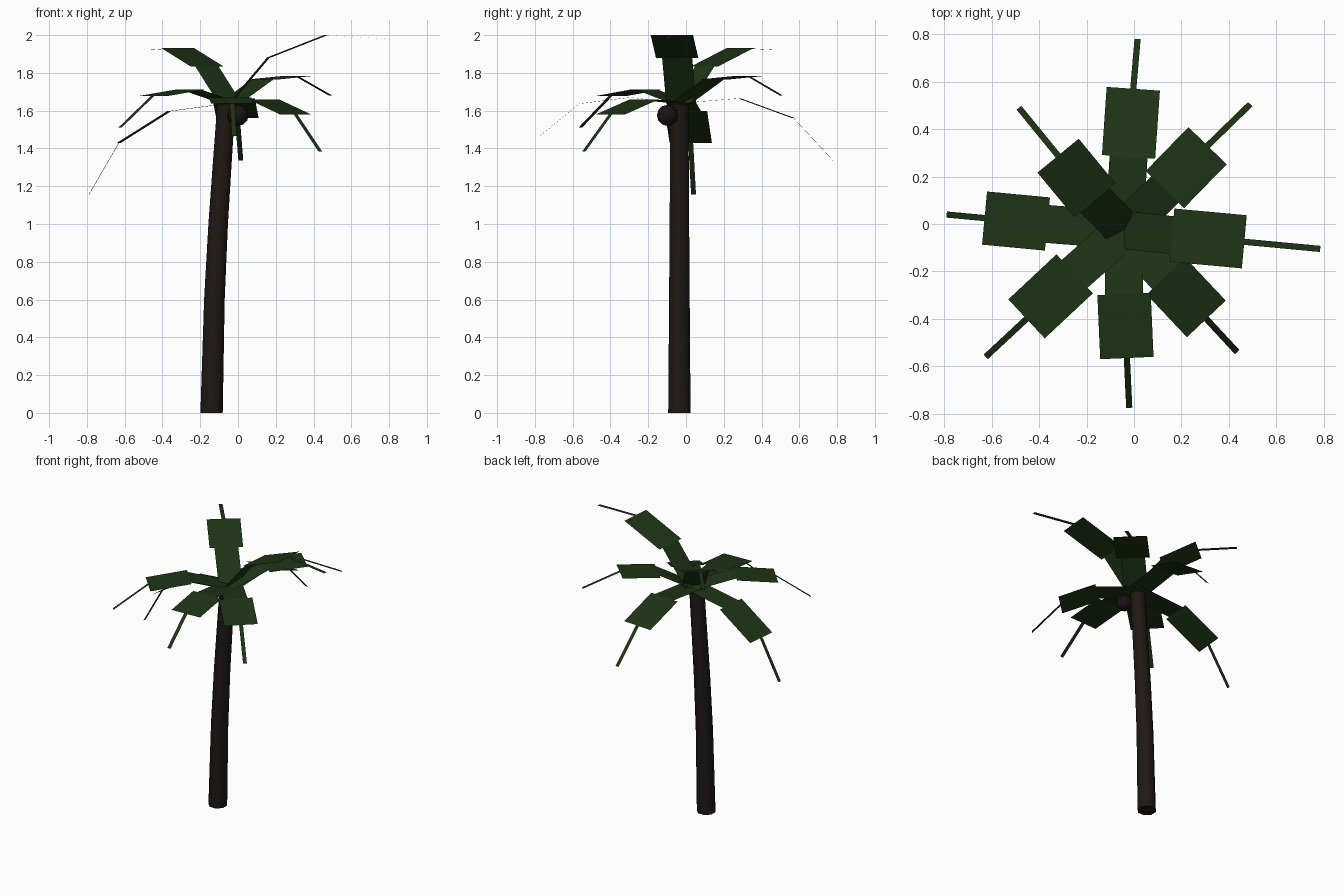
import bpy, bmesh, math
from mathutils import Vector

if "Cube" in bpy.data.objects:
    bpy.data.objects.remove(bpy.data.objects["Cube"])


def material(name, color):
    m = bpy.data.materials.new(name)
    m.diffuse_color = (*color, 1)
    m.use_nodes = True
    m.node_tree.nodes["Principled BSDF"].inputs["Base Color"].default_value = m.diffuse_color
    return m


bark = material("bark", (0.014, 0.009, 0.007))
green = material("leaf_green", (0.013, 0.035, 0.008))
husk = material("husk", (0.010, 0.006, 0.007))


def finish(bm, name, mat):
    mesh = bpy.data.meshes.new(name)
    bm.to_mesh(mesh)
    bm.free()
    mesh.materials.append(mat)
    obj = bpy.data.objects.new(name, mesh)
    bpy.context.collection.objects.link(obj)
    return obj


# Leaning, tapered trunk: rings of (x, z, radius)
SIDES = 8
bm = bmesh.new()
rings = []
for x, z, r in [(-0.14, 0, 0.064), (-0.125, 0.6, 0.059), (-0.105, 1.0, 0.056),
                (-0.085, 1.3, 0.054), (-0.062, 1.635, 0.052)]:
    rings.append([bm.verts.new((x + r * math.cos(a), -0.035 + r * math.sin(a), z))
                  for a in (2 * math.pi * (i + 0.5) / SIDES for i in range(SIDES))])
for low, high in zip(rings, rings[1:]):
    for i in range(SIDES):
        j = (i + 1) % SIDES
        bm.faces.new((low[i], low[j], high[j], high[i]))
bm.faces.new(rings[0][::-1])
bm.faces.new(rings[-1])
trunk = finish(bm, "trunk", bark)
for p in trunk.data.polygons:
    p.use_smooth = len(p.vertices) == 4
trunk.data.set_sharp_from_angle(angle=math.radians(50))

# Fronds: stem end, blade end and tip; each is a paper-thin stepped strip
CROWN = Vector((-0.042, -0.025, 1.64))
WIDTHS = (0.16, 0.225, 0.026)
fronds = {
    "right": [(0.16, -0.047, 1.88), (0.465, -0.075, 2.0), (0.785, -0.105, 1.98)],
    "left": [(-0.365, 0.0, 1.597), (-0.63, 0.025, 1.43), (-0.79, 0.04, 1.155)],
    "back": [(-0.023, 0.283, 1.665), (-0.003, 0.57, 1.56), (0.015, 0.78, 1.335)],
    "front": [(-0.042, -0.295, 1.67), (-0.03, -0.565, 1.637), (-0.02, -0.775, 1.465)],
    "back_right": [(0.13, 0.145, 1.765), (0.31, 0.33, 1.783), (0.49, 0.505, 1.68)],
    "front_right": [(0.135, -0.22, 1.66), (0.305, -0.40, 1.58), (0.435, -0.54, 1.385)],
    "back_left": [(-0.165, 0.10, 1.835), (-0.32, 0.288, 1.932), (-0.485, 0.49, 1.92)],
    "front_left": [(-0.25, -0.21, 1.712), (-0.453, -0.40, 1.677), (-0.625, -0.56, 1.51)],
}
for name, points in fronds.items():
    path = [CROWN] + [Vector(p) for p in points]
    out = path[2] - path[1]
    side = Vector((-out.y, out.x, 0)).normalized()
    bm = bmesh.new()
    for a, b, w in zip(path, path[1:], WIDTHS):
        s = side * w / 2
        bm.faces.new([bm.verts.new(v) for v in (a + s, a - s, b - s, b + s)])
    finish(bm, "frond_" + name, green)

# Coconut hanging below the crown
bm = bmesh.new()
bmesh.ops.create_uvsphere(bm, u_segments=8, v_segments=6, radius=0.056)
bmesh.ops.translate(bm, verts=bm.verts, vec=(0.0, -0.098, 1.575))
coconut = finish(bm, "coconut", husk)
for p in coconut.data.polygons:
    p.use_smooth = True
